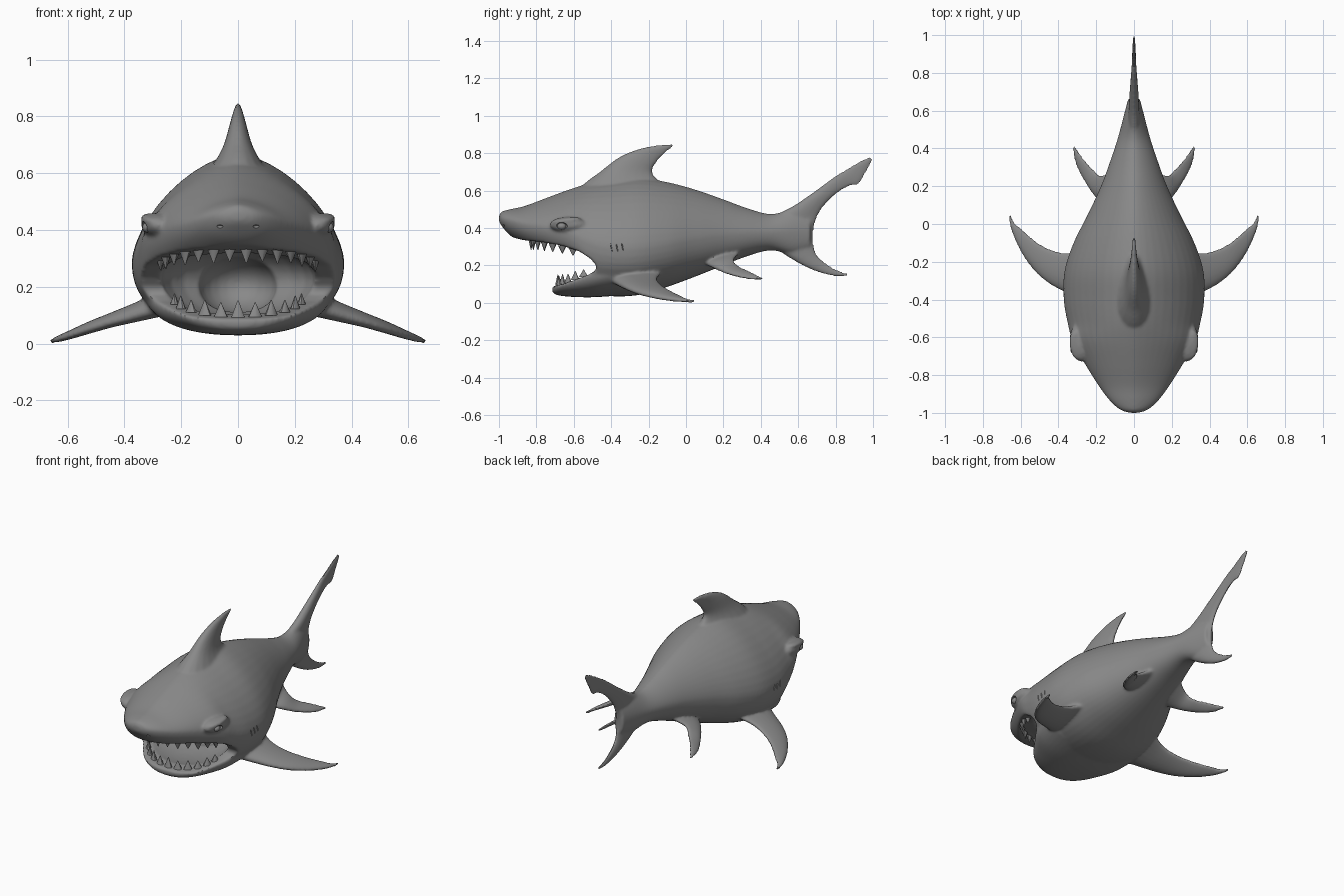
import bpy, bmesh, math
from mathutils import Vector, Matrix

if "Cube" in bpy.data.objects:
    bpy.data.objects.remove(bpy.data.objects["Cube"])

skin = bpy.data.materials.new("grey_skin")
skin.diffuse_color = (0.25, 0.25, 0.25, 1)
skin.use_nodes = True
skin.node_tree.nodes["Principled BSDF"].inputs["Base Color"].default_value = skin.diffuse_color


def finish(bm, name):
    """Turn a bmesh into a named object with the skin material."""
    bmesh.ops.recalc_face_normals(bm, faces=bm.faces)
    me = bpy.data.meshes.new(name)
    bm.to_mesh(me)
    bm.free()
    me.materials.append(skin)
    ob = bpy.data.objects.new(name, me)
    bpy.context.collection.objects.link(ob)
    return ob


def select(obs):
    bpy.ops.object.select_all(action='DESELECT')
    for ob in obs:
        ob.select_set(True)
    bpy.context.view_layer.objects.active = obs[0]


def smooth(ob, angle=40):
    select([ob])
    bpy.ops.object.shade_smooth_by_angle(angle=math.radians(angle))


def spline(rows, steps=5):
    """Catmull-Rom interpolation of equally long number rows."""
    out = []
    for i in range(len(rows) - 1):
        a, b, c, d = (rows[max(0, min(len(rows) - 1, i + k))] for k in (-1, 0, 1, 2))
        for s in range(steps):
            t = s / steps
            out.append([0.5 * (2 * q + (r - p) * t + (2 * p - 5 * q + 4 * r - u) * t * t
                               + (3 * q - p - 3 * r + u) * t ** 3)
                        for p, q, r, u in zip(a, b, c, d)])
    return out + [list(rows[-1])]


def loft(rings, name):
    bm = bmesh.new()
    vs = [[bm.verts.new(p) for p in ring] for ring in rings]
    n = len(vs[0])
    for a, b in zip(vs, vs[1:]):
        for i in range(n):
            bm.faces.new((a[i], a[(i + 1) % n], b[(i + 1) % n], b[i]))
    bm.faces.new(vs[0])
    bm.faces.new(vs[-1])
    return finish(bm, name)


def hull(rows, name, n=48):
    """Rows: y, half width, top, bottom, height of the widest point."""
    rings = []
    for y, w, top, bot, mid in spline(rows):
        ring = []
        for i in range(n):
            c, s = math.cos(math.tau * i / n), math.sin(math.tau * i / n)
            e = 2 / (1.6 if s > 0 else 2.25)
            h = top - mid if s > 0 else mid - bot
            ring.append((math.copysign(abs(c) ** e, c) * w, y,
                         mid + math.copysign(abs(s) ** e, s) * h))
        rings.append(ring)
    return loft(rings, name)


def fin(rows, name, side=1, n=20):
    """Rows: leading point, trailing point, half thickness."""
    rings = []
    data = spline([list(a) + list(b) + [t] for a, b, t in rows])
    span = (Vector(data[-1][:3]) - Vector(data[0][:3])).normalized()
    for r in data:
        a, b, t = Vector(r[:3]), Vector(r[3:6]), max(r[6], 0.007)
        up = (b - a).cross(span).normalized()
        ring = []
        for i in range(n):
            ang = math.tau * i / n
            u = 0.5 - 0.5 * math.cos(ang)
            p = a.lerp(b, u) + up * t * math.sin(ang) * (1.15 - 0.5 * u)
            ring.append((p.x * side, p.y, p.z))
        rings.append(ring)
    return loft(rings, name)


def ball(loc, radii, name, rot=(0, 0, 0)):
    bm = bmesh.new()
    bmesh.ops.create_uvsphere(bm, u_segments=24, v_segments=16, radius=1)
    m = Matrix.Translation(loc)
    for ang, axis in zip(rot, 'XYZ'):
        m = m @ Matrix.Rotation(ang, 4, axis)
    bm.transform(m @ Matrix.Diagonal((*radii, 1)))
    return finish(bm, name)


def apply_mod(ob, kind, **settings):
    m = ob.modifiers.new(kind, kind)
    for k, v in settings.items():
        setattr(m, k, v)
    select([ob])
    bpy.ops.object.modifier_apply(modifier=m.name)


def combine(ob, other, operation):
    apply_mod(ob, 'BOOLEAN', object=other, operation=operation, solver='EXACT')
    bpy.data.objects.remove(other)


# Body from snout to tail root, and the lower jaw
body = hull([(-1.0, .02, .465, .435, .45), (-.985, .07, .487, .41, .45),
             (-.94, .124, .50, .36, .44), (-.86, .185, .518, .31, .42),
             (-.74, .26, .563, .25, .40), (-.62, .325, .607, .18, .37),
             (-.52, .352, .637, .06, .32), (-.4, .372, .655, .035, .29),
             (-.25, .368, .668, .042, .29), (-.1, .32, .645, .085, .31),
             (.05, .245, .605, .14, .34), (.2, .175, .553, .20, .36),
             (.33, .127, .505, .25, .37), (.45, .087, .475, .28, .375),
             (.57, .055, .495, .262, .38), (.665, .03, .47, .29, .38)], "body")
jaw = hull([(-.715, .05, .09, .06, .075), (-.70, .12, .12, .045, .09),
            (-.66, .19, .14, .036, .11), (-.58, .25, .18, .03, .13),
            (-.48, .31, .22, .03, .16), (-.35, .34, .25, .04, .2)], "lower_jaw")
combine(body, jaw, 'UNION')

# Open mouth: gap between the jaws, then the hollow mouth and gullet
gap = [(-1.1, .40), (-.97, .385), (-.93, .35), (-.87, .335), (-.77, .325), (-.66, .305),
       (-.57, .275), (-.51, .235), (-.48, .20), (-.48, .175), (-.52, .15), (-.6, .12),
       (-.66, .10), (-.72, .085), (-.8, .0), (-1.1, 0)]
combine(body, loft([[(x, y, z) for y, z in gap] for x in (-.5, .5)], "mouth_gap"),
        'DIFFERENCE')
combine(body, ball((0, -.53, .225), (.275, .27, .135), "mouth_hollow"), 'DIFFERENCE')
combine(body, ball((0, -.33, .205), (.14, .16, .10), "gullet"), 'DIFFERENCE')

parts = [body]
# Tail fin, both lobes in one sweep
parts.append(fin([((0, .985, .783), (0, 1.0, .765), .008),
                  ((0, .93, .758), (0, .965, .70), .008),
                  ((0, .87, .722), (0, .925, .635), .011),
                  ((0, .80, .68), (0, .865, .62), .014),
                  ((0, .70, .605), (0, .79, .57), .022),
                  ((0, .58, .522), (0, .725, .50), .029),
                  ((0, .46, .455), (0, .692, .43), .033),
                  ((0, .42, .37), (0, .68, .36), .034),
                  ((0, .49, .285), (0, .683, .31), .031),
                  ((0, .59, .218), (0, .705, .25), .023),
                  ((0, .69, .169), (0, .765, .20), .014),
                  ((0, .79, .142), (0, .82, .172), .009),
                  ((0, .865, .142), (0, .868, .157), .008)], "tail_fin"))
# Dorsal fin
parts.append(fin([((0, -.66, .52), (0, -.0, .53), .17),
                  ((0, -.54, .64), (0, -.13, .64), .088),
                  ((0, -.46, .70), (0, -.18, .70), .054),
                  ((0, -.36, .777), (0, -.15, .76), .032),
                  ((0, -.25, .823), (0, -.11, .80), .019),
                  ((0, -.14, .844), (0, -.075, .828), .011),
                  ((0, -.075, .848), (0, -.062, .836), .008)], "dorsal_fin"))
for s in (-1, 1):
    # Pectoral and pelvic fins
    parts.append(fin([((.22, -.44, .14), (.22, -.11, .18), .05),
                      ((.35, -.37, .10), (.34, -.15, .135), .035),
                      ((.45, -.315, .072), (.43, -.137, .102), .026),
                      ((.53, -.245, .046), (.51, -.097, .073), .021),
                      ((.60, -.145, .023), (.58, -.037, .042), .016),
                      ((.65, -.03, .008), (.635, .012, .019), .011),
                      ((.663, .045, .005), (.65, .05, .011), .009)], "pectoral_fin", s))
    parts.append(fin([((.10, .08, .22), (.10, .29, .27), .035),
                      ((.19, .13, .195), (.175, .258, .23), .023),
                      ((.255, .215, .157), (.21, .285, .195), .016),
                      ((.307, .315, .13), (.257, .335, .172), .011),
                      ((.325, .41, .122), (.316, .415, .13), .008)], "pelvic_fin", s))
    # Bulging eye sockets and brow ridges
    parts.append(ball((s * .288, -.63, .417), (.052, .1, .042), "eye_socket",
                      (0, 0, s * -.12)))
    parts.append(ball((s * .306, -.64, .44), (.036, .08, .016), "brow",
                      (.12, 0, s * -.12)))

# Merge into one flowing skin
select(parts)
bpy.ops.object.join()
apply_mod(body, 'REMESH', mode='VOXEL', voxel_size=0.0075)
apply_mod(body, 'SMOOTH', factor=0.5, iterations=10)

for s in (-1, 1):
    # Recessed eyes, nostrils and shallow gill slits
    combine(body, ball((s * .336, -.668, .41), (.022, .034, .02), "eye_hole"), 'DIFFERENCE')
    combine(body, ball((s * .065, -.978, .412), (.012, .012, .006), "nostril"), 'DIFFERENCE')
    for k in range(3):
        combine(body, ball((s * .374, -.40 + .03 * k, .30), (.008, .003, .03 - .004 * k),
                           "gill", (.2, 0, 0)), 'DIFFERENCE')
    eye = ball((s * .317, -.664, .409), (.02, .024, .019),
               "right_eye" if s > 0 else "left_eye")
    smooth(eye)
smooth(body)


def teeth(name, count, half_x, y_back, depth, z_mid, z_end, height, radius):
    """Row of cones along the arc of a jaw."""
    bm = bmesh.new()
    for i in range(count):
        u = (i + .5) / count * 2 - 1
        a = u * math.radians(84)
        h = height * (1 - .3 * abs(u)) * (1 if i % 2 else .88)
        z = z_mid + (z_end - z_mid) * u * u
        loc = Matrix.Translation((half_x * math.sin(a), y_back - depth * math.cos(a), z + h / 2))
        turn = Matrix.Rotation(a, 4, 'Z') @ Matrix.Diagonal((1, .6, 1, 1))
        bmesh.ops.create_cone(bm, segments=10, radius1=radius, radius2=.002, cap_ends=True,
                              depth=abs(h), matrix=loc @ turn @ Matrix.Rotation(
                                  math.pi if h < 0 else 0, 4, 'X'))
    smooth(finish(bm, name))


teeth("upper_teeth", 14, .278, -.545, .285, .338, .285, -.056, .024)
teeth("lower_teeth", 11, .23, -.505, .18, .092, .148, .06, .025)
